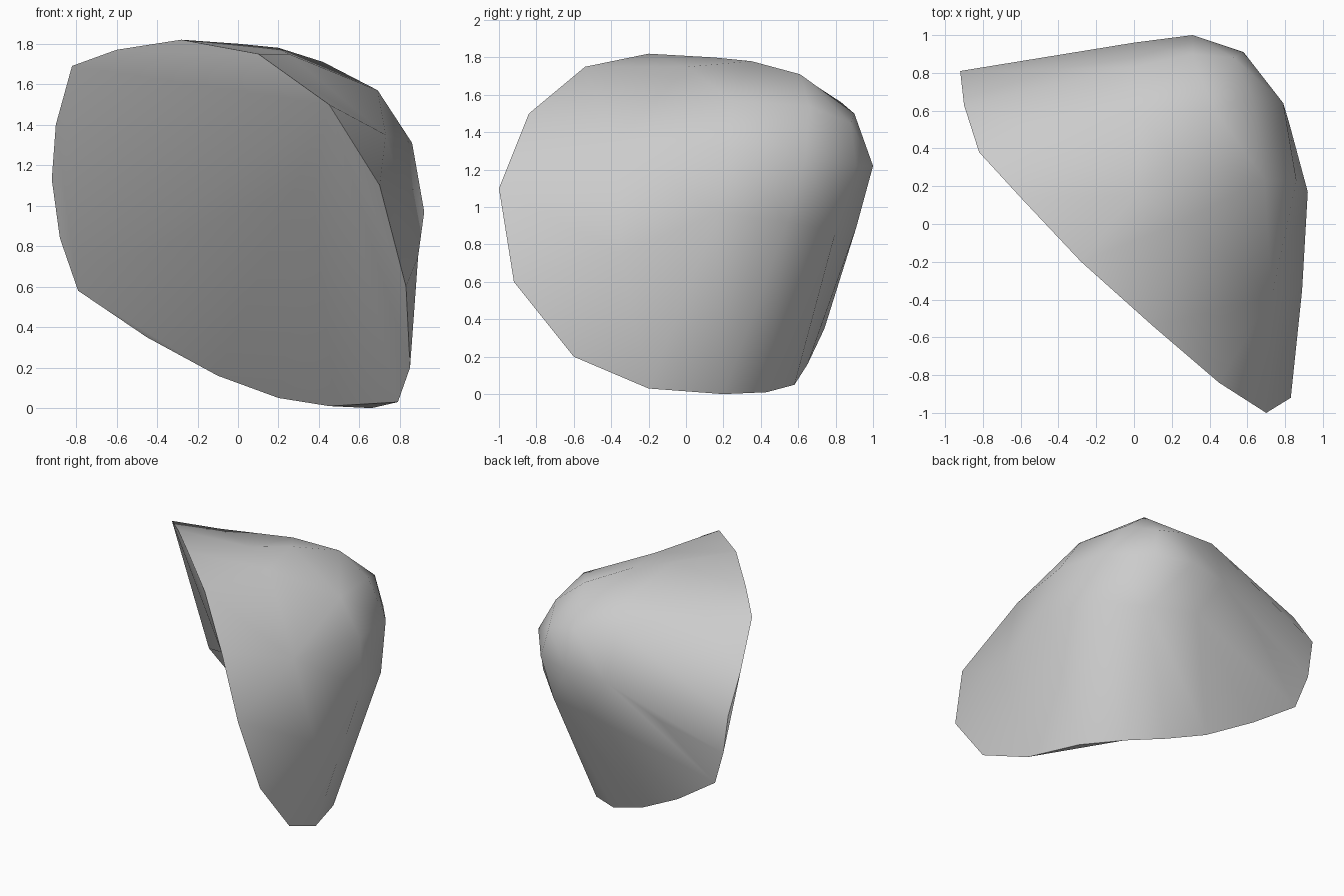
import bpy, bmesh, math
from mathutils import Vector

if "Cube" in bpy.data.objects:
    bpy.data.objects.remove(bpy.data.objects["Cube"])

# Rim where the broken face meets the domed shell
rim = [(-.82, .38, 1.69), (-.90, .63, 1.40), (-.92, .81, 1.13), (-.88, .81, .84),
       (-.79, .78, .58), (-.45, .74, .35), (-.10, .65, .16), (.20, .58, .05),
       (.45, .43, .01), (.66, .20, 0), (.79, -.20, .03), (.85, -.60, .20),
       (.83, -.92, .60), (.70, -1.0, 1.10), (.45, -.84, 1.50), (.10, -.54, 1.75),
       (-.28, -.20, 1.82), (-.60, .14, 1.77)]

# Domed shell behind the rim
dome = [(0, .15, 1.80), (.20, .35, 1.78), (.42, .61, 1.71), (.25, .01, 1.75),
        (.69, .24, 1.57), (.73, -.38, 1.35), (.63, .66, 1.54), (.86, .23, 1.31),
        (.79, .64, 1.27), (.92, .17, .97), (.82, .54, .92), (.89, -.35, .75),
        (.58, .91, 1.22), (.53, .88, 1.45), (.31, .90, 1.50), (.31, 1.0, 1.22),
        (.55, .80, .87), (.20, .91, .89), (0, .96, 1.20), (-.38, .87, .98),
        (0, .83, 1.56), (.04, .60, 1.71), (-.50, .50, 1.67)]

# Broken face: nearly flat facets fanning out from one upper rim corner
facets = [(0, 1, 2, 3, 4), (14, 15, 16, 17, 0), (14, 0, 4), (14, 4, 6), (4, 5, 6),
          (14, 6, 7), (14, 7, 8), (14, 8, 10), (8, 9, 10), (14, 10, 11),
          (14, 11, 12, 13)]

core = Vector((.28, .28, 1.0))
axis = Vector((-.74, -.47, -.48)).normalized()


def direction(p, on_rim):
    """Direction from the core; rim points are levelled onto one circle."""
    d = (Vector(p) - core).normalized()
    if on_rim:
        side = (d - axis * d.dot(axis)).normalized()
        d = axis * .25 + side * math.sqrt(1 - .25 ** 2)
    return d


# Skin the directions, then move each point to its true place
bm = bmesh.new()
rim_verts = [bm.verts.new(direction(p, True)) for p in rim]
dome_verts = [bm.verts.new(direction(p, False)) for p in dome]
bmesh.ops.convex_hull(bm, input=rim_verts + dome_verts)
for v, p in zip(rim_verts + dome_verts, rim + dome):
    v.co = p

# Swap the lid over the rim for the broken face
lid = [f for f in bm.faces if all(v in rim_verts for v in f.verts)]
bmesh.ops.delete(bm, geom=lid, context='FACES')
for facet in facets:
    bm.faces.new([rim_verts[i] for i in facet])
bmesh.ops.recalc_face_normals(bm, faces=bm.faces[:])

mesh = bpy.data.meshes.new("rock_shard")
bm.to_mesh(mesh)
bm.free()
rock = bpy.data.objects.new("rock_shard", mesh)
bpy.context.collection.objects.link(rock)

# Plain grey stone
stone = bpy.data.materials.new("stone_grey")
stone.diffuse_color = (.6, .6, .6, 1)
stone.use_nodes = True
stone.node_tree.nodes["Principled BSDF"].inputs["Base Color"].default_value = stone.diffuse_color
mesh.materials.append(stone)

# Soft dome with a crisp rim
bpy.context.view_layer.objects.active = rock
rock.select_set(True)
bpy.ops.object.shade_smooth_by_angle(angle=math.radians(42))
